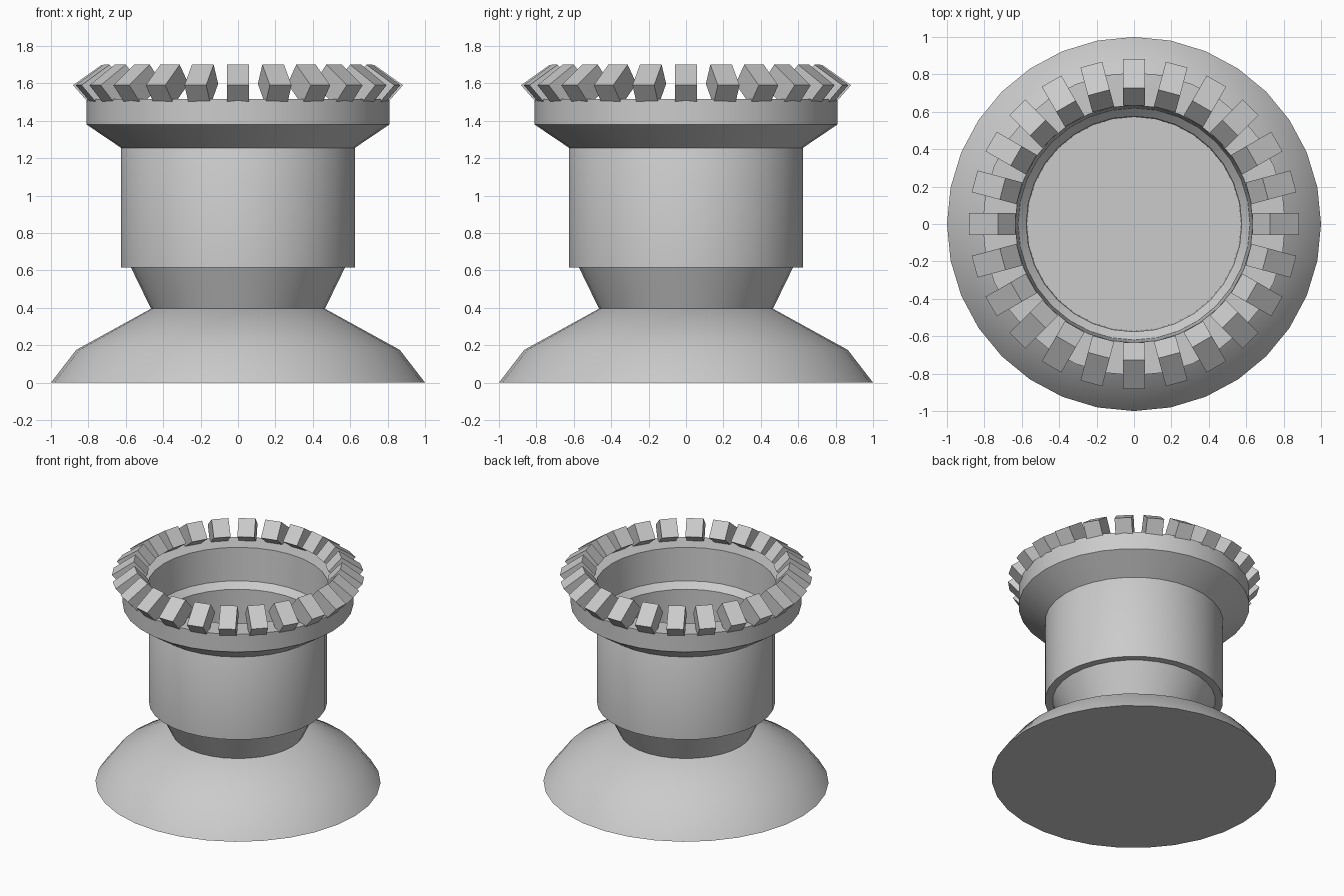
import bpy, bmesh
from math import cos, sin, pi, radians

SIDES = 32
TEETH = 24

cube = bpy.data.objects.get("Cube")
if cube:
    bpy.data.objects.remove(cube, do_unlink=True)

# One plain grey for everything
grey = bpy.data.materials.new("plain_grey")
grey.use_nodes = True
grey.diffuse_color = (0.6, 0.6, 0.6, 1)
grey.node_tree.nodes["Principled BSDF"].inputs["Base Color"].default_value = (0.6, 0.6, 0.6, 1)


def add_object(name, bm, smooth):
    bmesh.ops.recalc_face_normals(bm, faces=bm.faces)
    mesh = bpy.data.meshes.new(name)
    bm.to_mesh(mesh)
    bm.free()
    mesh.materials.append(grey)
    obj = bpy.data.objects.new(name, mesh)
    bpy.context.collection.objects.link(obj)
    if smooth:
        bpy.ops.object.select_all(action="DESELECT")
        bpy.context.view_layer.objects.active = obj
        obj.select_set(True)
        bpy.ops.object.shade_smooth_by_angle(angle=radians(30))
    return obj


def lathe(name, profile, hollow=False):
    """Turn (radius, height) points about z: a closed tube, or a capped solid."""
    bm = bmesh.new()
    rings = [[bm.verts.new((r * cos(2 * pi * i / SIDES), r * sin(2 * pi * i / SIDES), z))
              for i in range(SIDES)] for r, z in profile]
    pairs = list(zip(rings, rings[1:]))
    if hollow:
        pairs.append((rings[-1], rings[0]))
    else:
        bm.faces.new(rings[0])
        bm.faces.new(rings[-1])
    for low, high in pairs:
        for i in range(SIDES):
            j = (i + 1) % SIDES
            bm.faces.new((low[i], low[j], high[j], high[i]))
    return add_object(name, bm, True)


# Body, from the ground up
lathe("base", [(1, 0), (0.865, 0.175), (0.465, 0.395)])
lathe("lower_bowl", [(0.465, 0.395), (0.572, 0.615)])
lathe("neck_tube", [(0.625, 0.615), (0.625, 1.255), (0.62, 1.265), (0.576, 1.22), (0.572, 0.615)], True)
lathe("flange", [(0.625, 1.255), (0.81, 1.38), (0.81, 1.517), (0.635, 1.517), (0.62, 1.262)], True)

# Crown of tilted blocks, drawn as a side section and given a width
section = [(0.882, 1.59), (0.727, 1.70), (0.634, 1.598), (0.789, 1.485)]
half_width = 0.06
bm = bmesh.new()
for k in range(TEETH):
    c, s = cos(2 * pi * k / TEETH), sin(2 * pi * k / TEETH)
    sides = [[bm.verts.new((r * c - w * s, r * s + w * c, z)) for r, z in section]
             for w in (-half_width, half_width)]
    bm.faces.new(sides[0])
    bm.faces.new(sides[1])
    for i in range(4):
        j = (i + 1) % 4
        bm.faces.new((sides[0][i], sides[0][j], sides[1][j], sides[1][i]))
add_object("crown_blocks", bm, False)
